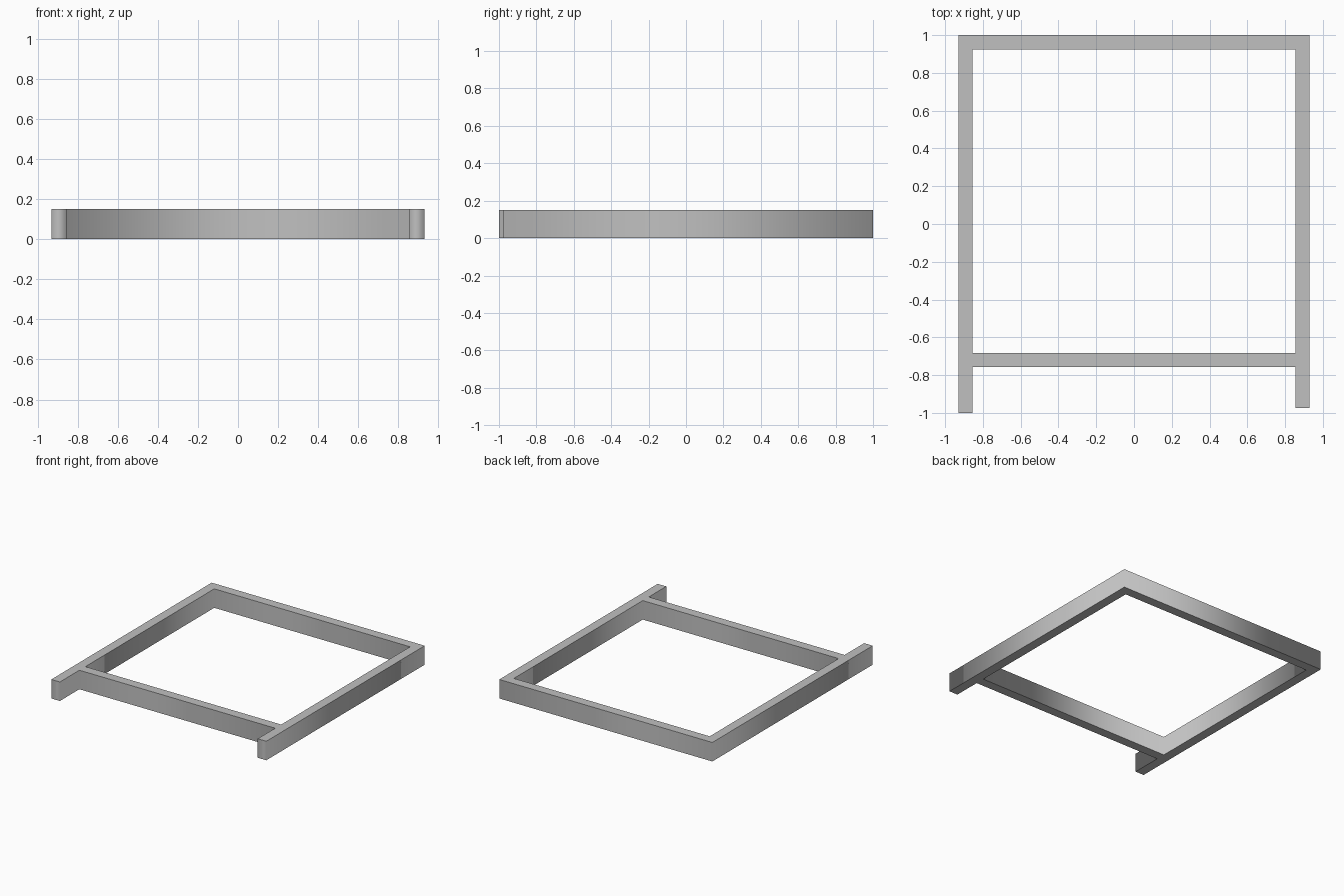
import bpy
import bmesh

if "Cube" in bpy.data.objects:
    bpy.data.objects.remove(bpy.data.objects["Cube"], do_unlink=True)

HALF_WIDTH, BACK, HEIGHT, BAR = 0.93, 1.0, 0.15, 0.075
CROSS_FRONT = -0.757
RIGHT_END, LEFT_END = -1.0, -0.975

# Plain grey finish
grey = bpy.data.materials.new("grey")
grey.use_nodes = True
colour = (0.53, 0.53, 0.53, 1)
grey.diffuse_color = colour
grey.node_tree.nodes["Principled BSDF"].inputs["Base Color"].default_value = colour

# Outer outline with two projecting legs, and the rectangular opening
inner = HALF_WIDTH - BAR
outline = [(-HALF_WIDTH, BACK), (-HALF_WIDTH, RIGHT_END), (-inner, RIGHT_END),
           (-inner, CROSS_FRONT), (inner, CROSS_FRONT), (inner, LEFT_END),
           (HALF_WIDTH, LEFT_END), (HALF_WIDTH, BACK)]
cross_back = CROSS_FRONT + BAR
opening = [(-inner, cross_back), (inner, cross_back),
           (inner, BACK - BAR), (-inner, BACK - BAR)]


def add_loop(bm, points):
    verts = [bm.verts.new((x, y, 0)) for x, y in points]
    return [bm.edges.new((v, verts[i - 1])) for i, v in enumerate(verts)]


# Fill the outline around the opening and raise it into a solid frame
bm = bmesh.new()
edges = add_loop(bm, outline) + add_loop(bm, opening)
bmesh.ops.triangle_fill(bm, edges=edges, use_beauty=True, normal=(0, 0, 1))
raised = bmesh.ops.extrude_face_region(bm, geom=bm.faces[:], use_keep_orig=True)
top = [v for v in raised["geom"] if isinstance(v, bmesh.types.BMVert)]
bmesh.ops.translate(bm, verts=top, vec=(0, 0, HEIGHT))
bmesh.ops.recalc_face_normals(bm, faces=bm.faces[:])

# Crisp top and bottom rims, soft shading around the walls
bm.normal_update()
for face in bm.faces:
    face.smooth = True
for edge in bm.edges:
    levels = [abs(f.normal.z) > 0.5 for f in edge.link_faces]
    edge.smooth = not (any(levels) and not all(levels))

mesh = bpy.data.meshes.new("open_frame")
bm.to_mesh(mesh)
bm.free()
mesh.materials.append(grey)
frame = bpy.data.objects.new("open_frame", mesh)
bpy.context.collection.objects.link(frame)
